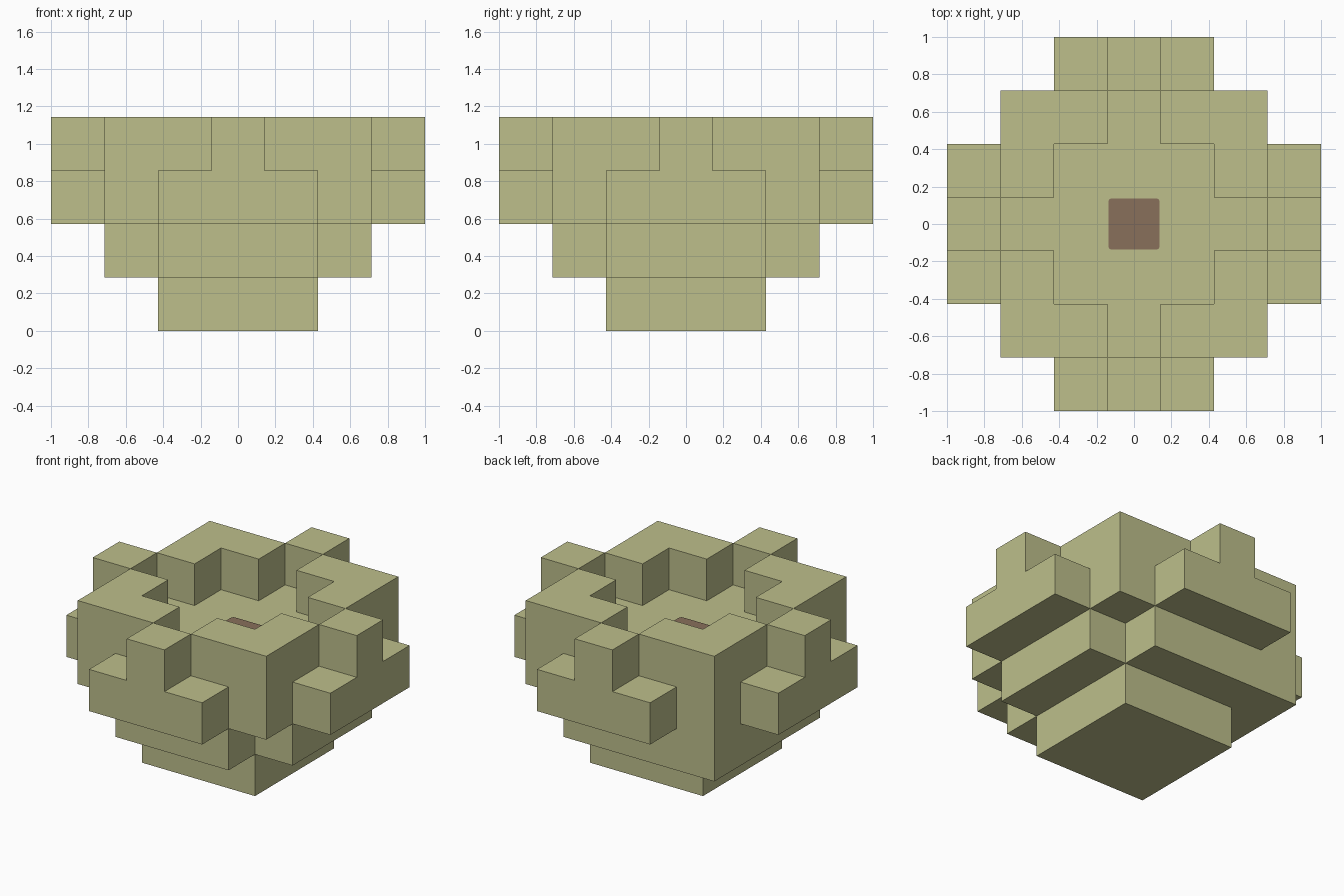
import bpy, bmesh
from mathutils import Vector

if "Cube" in bpy.data.objects:
    bpy.data.objects.remove(bpy.data.objects["Cube"], do_unlink=True)

U = 2 / 7  # edge of one block


def make_material(name, colour):
    mat = bpy.data.materials.new(name)
    mat.use_nodes = True
    mat.diffuse_color = colour
    mat.node_tree.nodes["Principled BSDF"].inputs["Base Color"].default_value = colour
    return mat


olive = make_material("olive", (0.51, 0.52, 0.26, 1))
brown = make_material("brown", (0.25, 0.163, 0.105, 1))


def square(half, level):
    span = range(-half, half + 1)
    return {(x, y, level) for x in span for y in span}


def around(cells):
    """Repeat cells in the four quarter turns."""
    result = set()
    for x, y, z in cells:
        result |= {(x, y, z), (-y, x, z), (-x, -y, z), (y, -x, z)}
    return result


# Parts as sets of blocks; the lower tier keeps only its back right corner
lower_corners = around({(2, 2, 1)}) - {(-2, 2, 1)}
parts = {
    "foot": square(1, 0),
    "lower_tier": square(2, 1) - lower_corners,
    "basin": square(2, 2),
    "side_ledges": around({(-1, 3, 2), (0, 3, 2), (1, 3, 2)}),
    "rim_corners": around({(2, 2, 3), (1, 2, 3), (2, 1, 3)}),
    "rim_posts": around({(0, 3, 3)}),
}
solid = set().union(*parts.values())


def link(name, bm, mat):
    mesh = bpy.data.meshes.new(name)
    bm.to_mesh(mesh)
    bm.free()
    mesh.materials.append(mat)
    obj = bpy.data.objects.new(name, mesh)
    bpy.context.collection.objects.link(obj)
    return obj


def build_blocks(name, cells):
    """Skin the blocks with only their outward faces."""
    bm = bmesh.new()
    for cell in sorted(cells):
        centre = Vector(cell) + Vector((0, 0, 0.5))
        for axis in range(3):
            for sign in (-1, 1):
                n = Vector((0, 0, 0))
                n[axis] = sign
                if tuple(int(c + d) for c, d in zip(cell, n)) in solid:
                    continue
                a = Vector((0, 0, 0))
                a[(axis + 1) % 3] = 1
                b = n.cross(a)
                corners = [a + b, b - a, -a - b, a - b]
                bm.faces.new([bm.verts.new((centre + (n + c) / 2) * U) for c in corners])
    bmesh.ops.remove_doubles(bm, verts=bm.verts, dist=0.001)
    bmesh.ops.dissolve_limit(bm, angle_limit=0.01, verts=bm.verts, edges=bm.edges)
    return link(name, bm, olive)


for part_name, part_cells in parts.items():
    build_blocks(part_name, part_cells)

# Thin centre plate with softened corners
bm = bmesh.new()
bmesh.ops.create_cube(bm, size=1)
bmesh.ops.scale(bm, vec=(0.275, 0.275, 0.004), verts=bm.verts)
bmesh.ops.translate(bm, vec=(0, 0, 3 * U + 0.002), verts=bm.verts)
uprights = [e for e in bm.edges if abs(e.verts[0].co.z - e.verts[1].co.z) > 0.001]
bmesh.ops.bevel(bm, geom=uprights, offset=0.02, segments=3, profile=0.5, affect="EDGES")
link("centre_plate", bm, brown)
